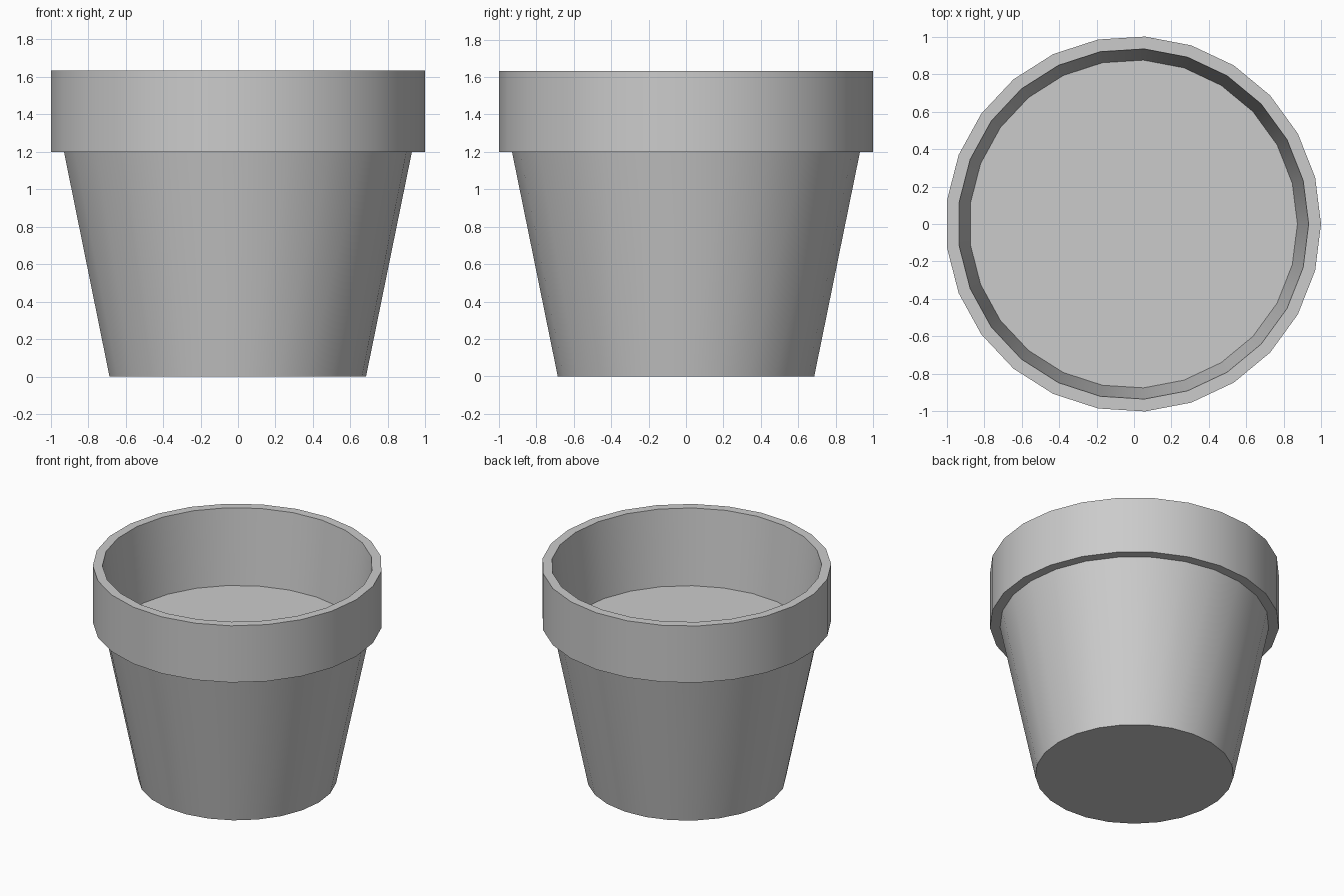
import bpy, bmesh, math

if "Cube" in bpy.data.objects:
    bpy.data.objects.remove(bpy.data.objects["Cube"])

SIDES = 25
OFFSET_X = -0.004  # odd side count: recentre the bounding box


def ring(bm, radius, z):
    return [bm.verts.new((radius * math.cos(i * math.tau / SIDES) + OFFSET_X,
                          radius * math.sin(i * math.tau / SIDES), z))
            for i in range(SIDES)]


def lathe(name, profile, cap_start=False, cap_end=False):
    """Revolve (radius, z) points about z; caps are single flat faces."""
    bm = bmesh.new()
    rings = [ring(bm, r, z) for r, z in profile]
    for a, b in zip(rings, rings[1:]):
        for i in range(SIDES):
            j = (i + 1) % SIDES
            bm.faces.new((a[i], a[j], b[j], b[i]))
    if cap_start:
        bm.faces.new(rings[0][::-1])
    if cap_end:
        bm.faces.new(rings[-1])
    mesh = bpy.data.meshes.new(name)
    bm.to_mesh(mesh)
    bm.free()
    obj = bpy.data.objects.new(name, mesh)
    bpy.context.collection.objects.link(obj)
    bpy.ops.object.select_all(action='DESELECT')
    obj.select_set(True)
    bpy.context.view_layer.objects.active = obj
    bpy.ops.object.shade_smooth_by_angle(angle=math.radians(30))
    return obj


# Tapered pot with overhanging rim and inner wall down to the soil
lathe("pot", [(0.687, 0), (0.932, 1.2), (1.002, 1.2), (1.002, 1.633),
              (0.936, 1.633), (0.876, 1.067)], cap_start=True)

# Flat soil surface inside the pot
lathe("soil", [(0.876, 1.067)], cap_end=True)
